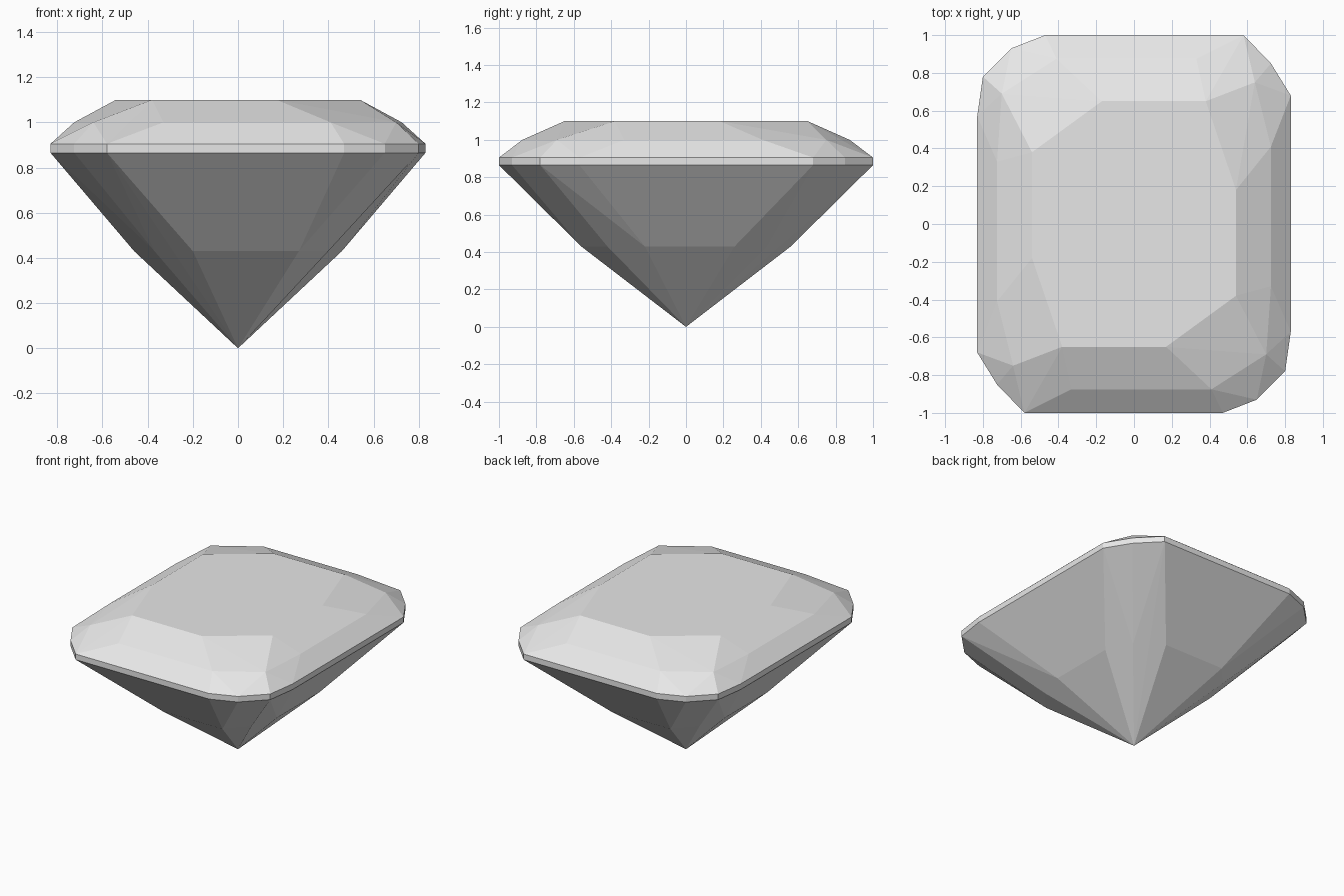
import bpy
import bmesh
import math

cube = bpy.data.objects.get("Cube")
if cube:
    bpy.data.objects.remove(cube, do_unlink=True)

# Pale grey stone
stone = bpy.data.materials.new("pale_grey_stone")
stone.use_nodes = True
grey = (0.8, 0.8, 0.8, 1.0)
stone.diffuse_color = grey
stone.node_tree.nodes["Principled BSDF"].inputs["Base Color"].default_value = grey

# Half outlines of each level; the other half is a half turn about z
table = [(0.54, -0.38), (0.54, 0.18), (0.38, 0.65), (-0.17, 0.65)]
crown = [(0.70, -0.69), (0.725, -0.33), (0.725, 0.41),
         (0.64, 0.75), (0.33, 0.875), (-0.41, 0.875)]
girdle = [(0.80, -0.78), (0.83, -0.57), (0.83, 0.68), (0.725, 0.85),
          (0.58, 1.0), (-0.47, 1.0), (-0.65, 0.93)]
pavilion = [(0.40, -0.42), (0.46, -0.22), (0.46, 0.26),
            (0.37, 0.43), (0.20, 0.56), (-0.27, 0.56)]
levels = [(table, 1.10), (crown, 1.0), (girdle, 0.905),
          (girdle, 0.865), (pavilion, 0.43)]

# Facets are the convex skin around the levels and the bottom point
bm = bmesh.new()
bm.verts.new((0, 0, 0))
for outline, z in levels:
    for x, y in outline:
        for turn in (1, -1):
            bm.verts.new((turn * x, turn * y, z))
bmesh.ops.convex_hull(bm, input=bm.verts[:])
bmesh.ops.dissolve_limit(bm, angle_limit=math.radians(1.5),
                         verts=bm.verts[:], edges=bm.edges[:])
bmesh.ops.recalc_face_normals(bm, faces=bm.faces[:])

mesh = bpy.data.meshes.new("cut_gem")
bm.to_mesh(mesh)
bm.free()
mesh.materials.append(stone)
gem = bpy.data.objects.new("cut_gem", mesh)
bpy.context.collection.objects.link(gem)
